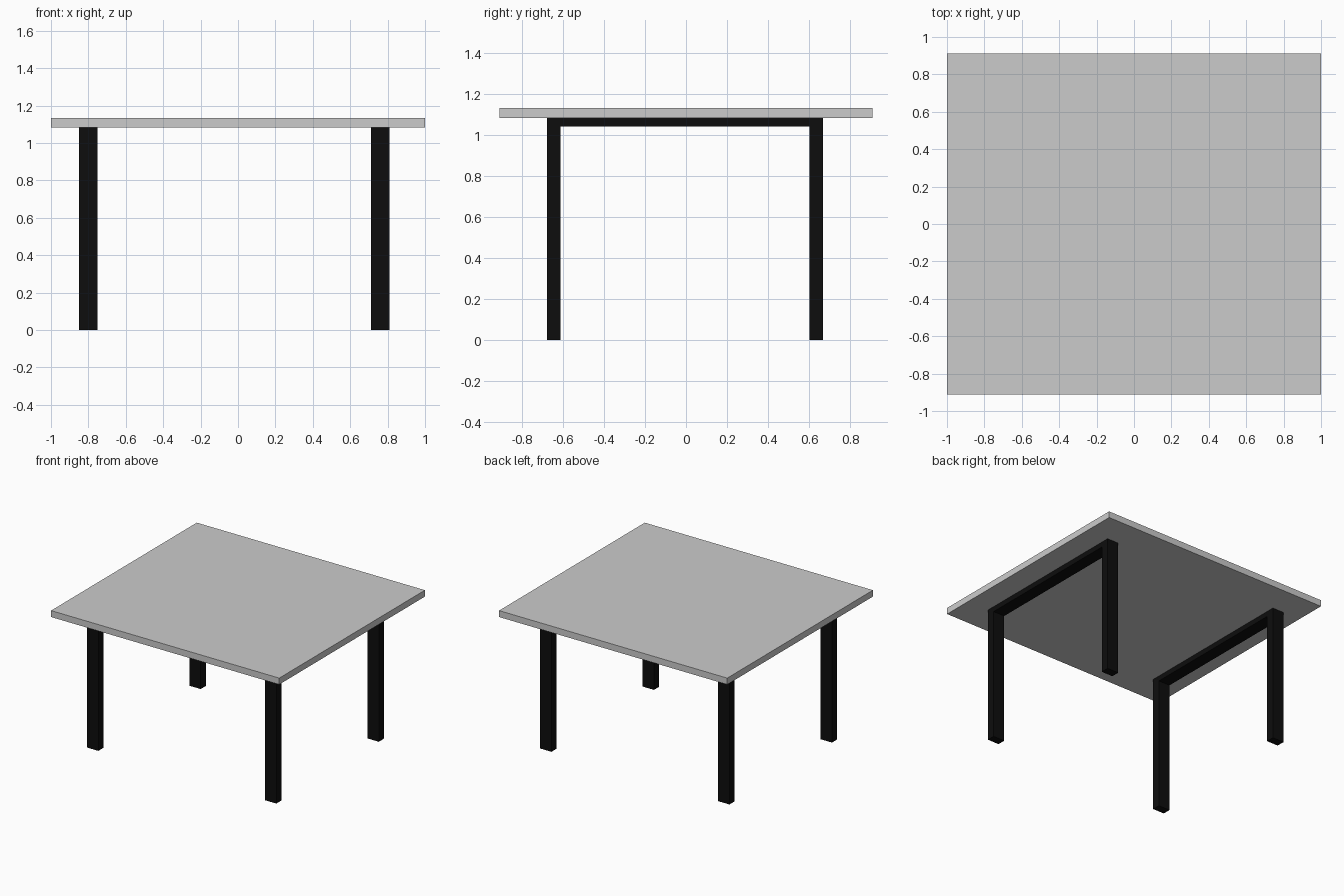
import bpy

if "Cube" in bpy.data.objects:
    bpy.data.objects.remove(bpy.data.objects["Cube"])


def box(name, x, y, z, mat=None):
    """Box spanning the given (min, max) ranges."""
    spans = (x, y, z)
    bpy.ops.mesh.primitive_cube_add(size=1, location=[(a + b) / 2 for a, b in spans])
    ob = bpy.context.object
    ob.name = name
    ob.scale = [b - a for a, b in spans]
    bpy.ops.object.transform_apply(location=False, rotation=False, scale=True)
    if mat:
        ob.data.materials.append(mat)
    return ob


black = bpy.data.materials.new("black_frame")
black.diffuse_color = (0.004, 0.004, 0.004, 1)
black.use_nodes = True
black.node_tree.nodes["Principled BSDF"].inputs["Base Color"].default_value = black.diffuse_color

UNDERSIDE = 1.083
SIDES = {"left": (-0.85, -0.75), "right": (0.711, 0.811)}
ENDS = {"front": (-0.678, -0.614), "back": (0.604, 0.67)}

# Table top
box("table_top", (-1, 1), (-0.912, 0.912), (UNDERSIDE, 1.134))

# Two leg frames, each with two legs joined by a flat rail under the top
for side, xs in SIDES.items():
    for end, ys in ENDS.items():
        box(f"{end}_{side}_leg", xs, ys, (0, UNDERSIDE), black)
    box(f"{side}_rail", xs, (ENDS["front"][1], ENDS["back"][0]), (1.042, UNDERSIDE), black)
